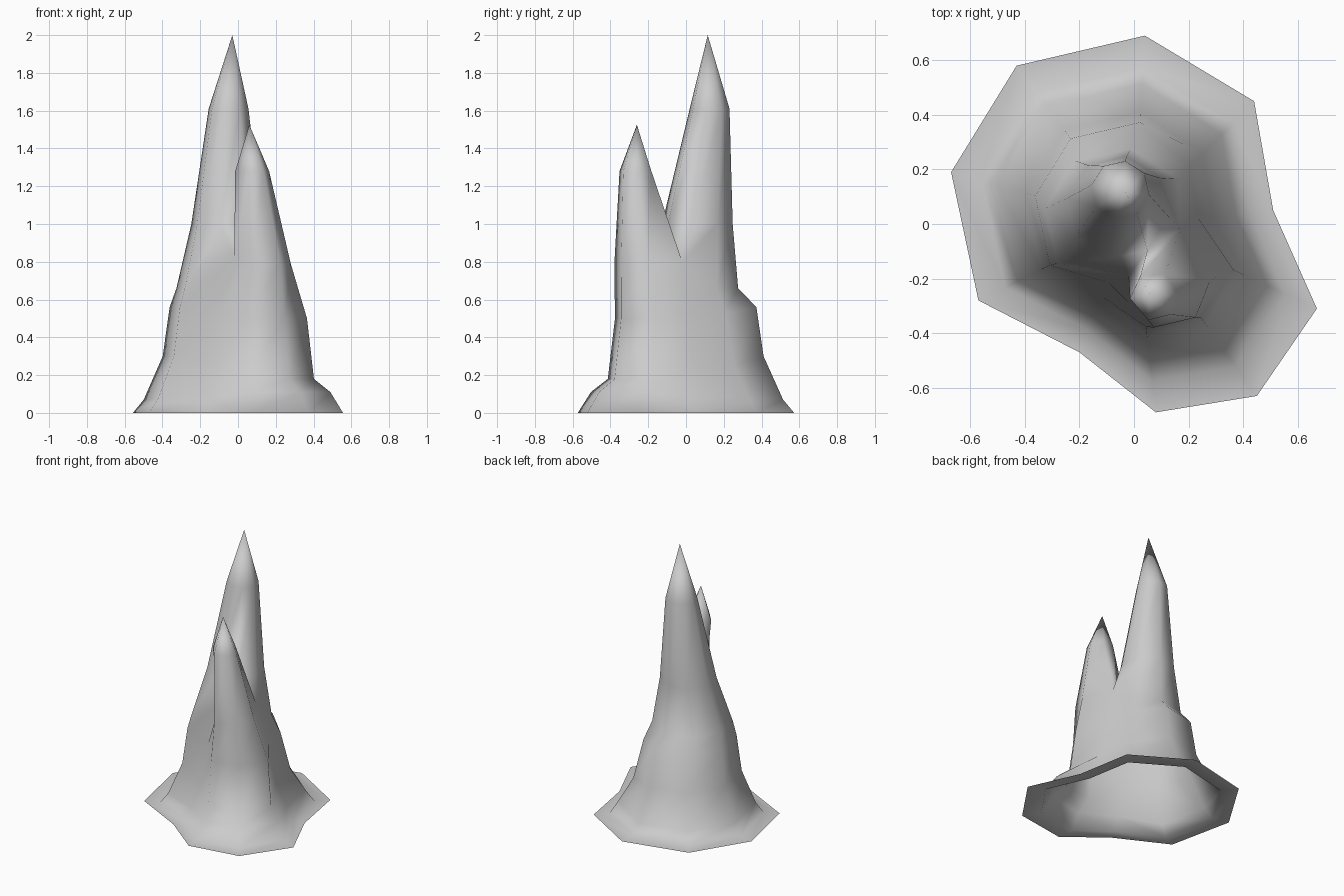
import bpy
import bmesh
from math import cos, sin, radians
from mathutils import Vector

cube = bpy.data.objects.get("Cube")
if cube:
    bpy.data.objects.remove(cube, do_unlink=True)

bm = bmesh.new()


def vert(x, y, z):
    return bm.verts.new((x, y, z))


def circle(cx, cy, z, radius, angles):
    return [vert(cx + radius * cos(radians(a)), cy + radius * sin(radians(a)), z)
            for a in angles]


def bridge(lower, upper, closed=True):
    count = len(lower)
    for i in range(count if closed else count - 1):
        j = (i + 1) % count
        bm.faces.new((lower[i], lower[j], upper[j], upper[i]))


def cap(ring, tip):
    for i, v in enumerate(ring):
        bm.faces.new((v, ring[(i + 1) % len(ring)], tip))


# Foot outline, anticlockwise: w = waist, s = short spike side, t = tall spike side
outline = [
    ("w", -.20, -.47), ("s", .08, -.69), ("s", .45, -.63), ("s", .67, -.31),
    ("w", .51, .05), ("w", .44, .45), ("t", .04, .69), ("t", -.43, .58),
    ("t", -.67, .19), ("t", -.57, -.28),
]
# (height, scale) steps from the flat skirt up to the shoulder
steps = {
    "s": [(0, 1), (0, .83), (.11, .73), (.18, .60), (.50, .545)],
    "w": [(0, 1), (0, .83), (.09, .73), (.25, .57), (.53, .46)],
    "t": [(0, 1), (0, .83), (.07, .745), (.30, .595), (.56, .54)],
}
rings = []
for level in range(5):
    ring = []
    for side, x, y in outline:
        z, k = steps[side][level]
        ring.append(vert(x * k, y * k, z))
    if rings:
        bridge(rings[-1], ring)
    rings.append(ring)
shoulder = rings[-1]

# Where the body forks into two spikes
tall_angles = [-100 + 45 * i for i in range(8)]
short_angles = [185, 255, 312, 365, 425, 485]
waist_front = vert(-.02, -.19, .82)
waist_back = vert(.17, -.02, .80)
short_fork = circle(.115, -.22, .79, .165, short_angles[1:4])
tall_fork = circle(-.06, .01, .66, .27, tall_angles[3:])
fork = [waist_front] + short_fork + [waist_back] + tall_fork
bridge(shoulder, fork)

# Tall spike
tall_mid = circle(-.06, .06, 1.0, .19, tall_angles)
saddle = tall_mid[1]
bridge([waist_back] + tall_fork + [waist_front], tall_mid[2:] + tall_mid[:1], closed=False)
bm.faces.new((waist_front, saddle, tall_mid[0]))
bm.faces.new((saddle, waist_back, tall_mid[2]))
tall_top = circle(-.05, .125, 1.61, .107, tall_angles)
bridge(tall_mid, tall_top)
cap(tall_top, vert(-.03, .115, 2))

# Short spike
short_base = [waist_front] + short_fork + [waist_back, saddle]
short_top = circle(.075, -.265, 1.28, .09, short_angles)
bridge(short_base, short_top)
cap(short_top, vert(.06, -.26, 1.525))

mesh = bpy.data.meshes.new("rock_spires")
bm.to_mesh(mesh)
bm.free()
mesh.shade_smooth()

# Stone colour
stone = bpy.data.materials.new("grey_stone")
stone.use_nodes = True
colour = (.6, .6, .6, 1)
stone.diffuse_color = colour
stone.node_tree.nodes["Principled BSDF"].inputs["Base Color"].default_value = colour
mesh.materials.append(stone)

rock = bpy.data.objects.new("rock_spires", mesh)
bpy.context.collection.objects.link(rock)
